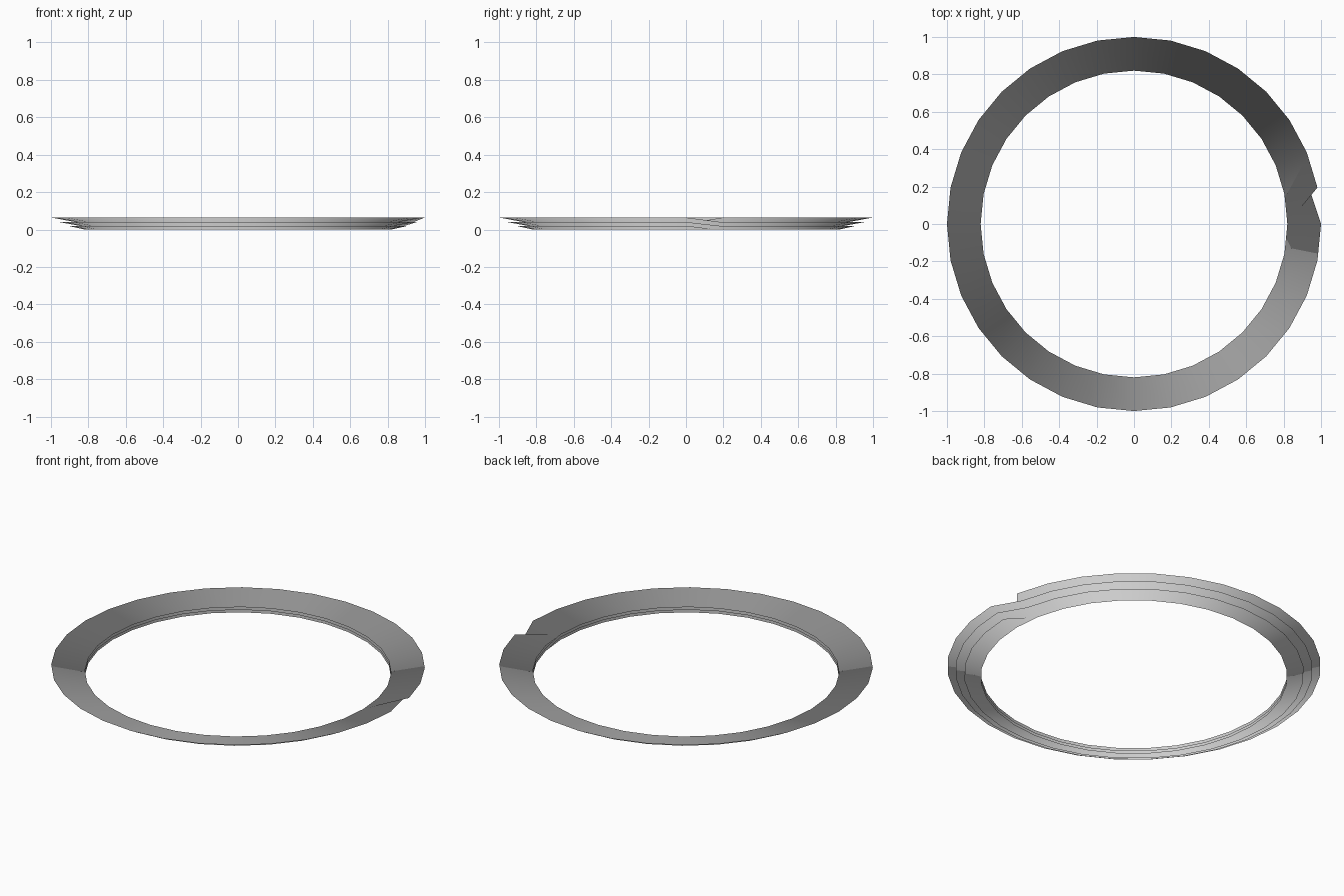
import bpy
import math
from mathutils import Vector

SEGMENTS = 32
INNER = 0.82
# outer radius, outer height, inner height of each turn, top to bottom
TURNS = [(1.0, 0.064, 0.031), (0.957, 0.04, 0.015), (0.91, 0.02, 0.0)]

cube = bpy.data.objects.get("Cube")
if cube:
    bpy.data.objects.remove(cube, do_unlink=True)

grey = bpy.data.materials.new("metal grey")
grey.use_nodes = True
color = (0.6, 0.6, 0.6, 1)
grey.diffuse_color = color
grey.node_tree.nodes["Principled BSDF"].inputs["Base Color"].default_value = color


def polar(radius, step, z):
    a = math.tau * step / SEGMENTS
    return Vector((radius * math.cos(a), radius * math.sin(a), z))


# Spiral ribbon: every turn is level and drops to the next in one segment
verts = [polar(INNER, 0, TURNS[0][2])]
faces = []
for outer, z_out, z_in in TURNS:
    for step in range(1, SEGMENTS + 1):
        verts += [polar(INNER, step, z_in), polar(outer, step, z_out)]

# Slanted starting edge
faces.append((0, 1, 2))
last = len(verts) - 2
for i in range(1, last, 2):
    if i + 3 < len(verts):
        faces.append((i, i + 2, i + 3, i + 1))

# Tapered lower end
verts.append(polar(INNER, 1, 0))
faces.append((last, len(verts) - 1, last + 1))

mesh = bpy.data.meshes.new("spiral_thread")
mesh.from_pydata(verts, [], faces)
mesh.materials.append(grey)
mesh.update()
ring = bpy.data.objects.new("spiral_thread", mesh)
bpy.context.collection.objects.link(ring)

# Smooth shading that follows the round outside of the ring
for face in mesh.polygons:
    face.use_smooth = True
mesh.normals_split_custom_set_from_vertices(
    [Vector((v.x, v.y, 0)).normalized() for v in verts])
